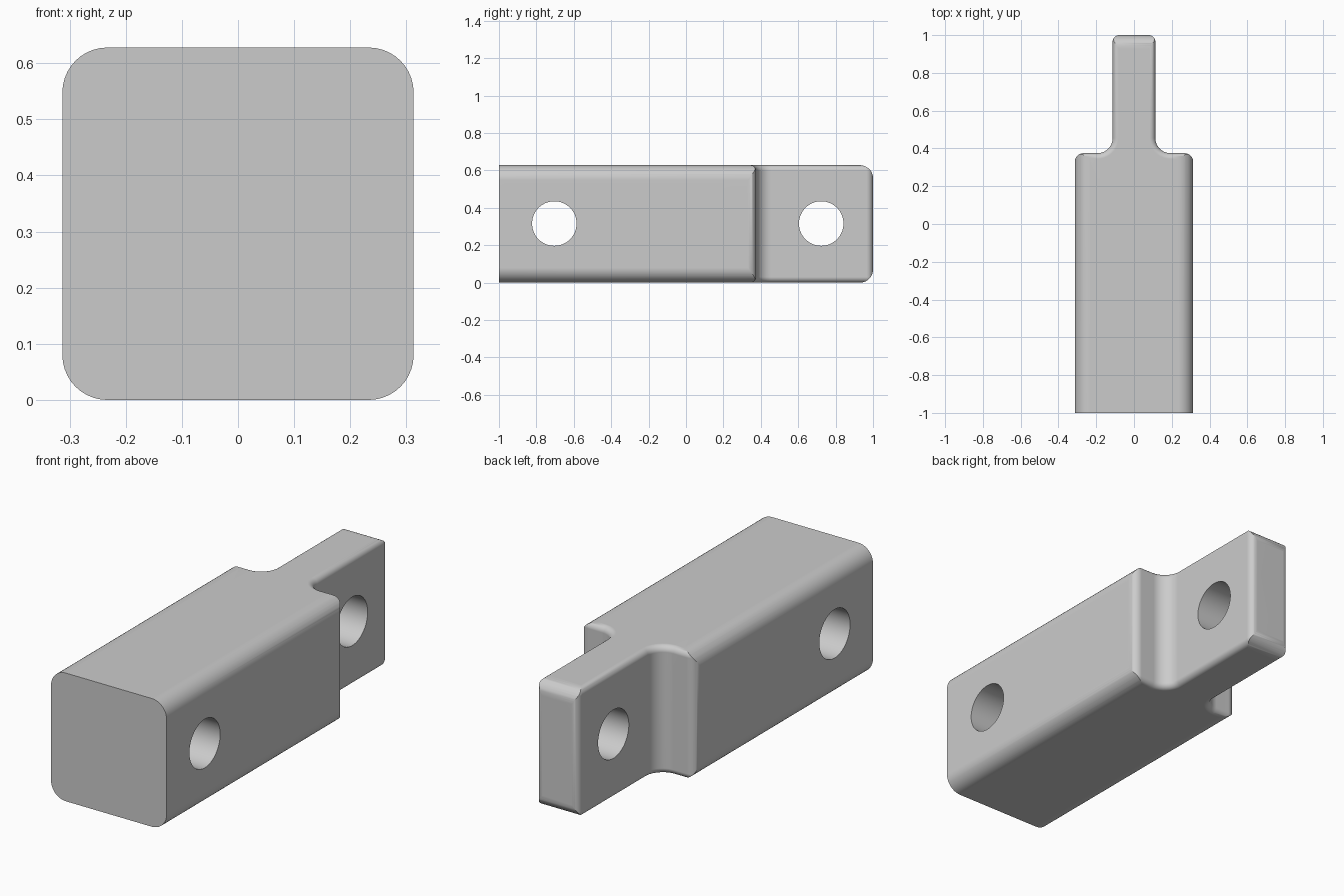
import bpy, bmesh, math

if "Cube" in bpy.data.objects:
    bpy.data.objects.remove(bpy.data.objects["Cube"], do_unlink=True)

W, H = 0.313, 0.628      # half width and height of the block
T, S = 0.113, 0.375      # half thickness of the tongue, y of the shoulder
RIM = 0.03               # small round along the top and bottom outline
STEPS = 10


def new_object(name, bm):
    bmesh.ops.recalc_face_normals(bm, faces=bm.faces)
    mesh = bpy.data.meshes.new(name)
    bm.to_mesh(mesh)
    bm.free()
    obj = bpy.data.objects.new(name, mesh)
    bpy.context.collection.objects.link(obj)
    return obj


def loft(name, rings):
    """Skin a stack of equal-length rings and cap both ends."""
    bm = bmesh.new()
    rows = [[bm.verts.new(p) for p in ring] for ring in rings]
    n = len(rows[0])
    for a, b in zip(rows, rows[1:]):
        for i in range(n):
            j = (i + 1) % n
            bm.faces.new((a[i], a[j], b[j], b[i]))
    bm.faces.new(rows[0][::-1])
    bm.faces.new(rows[-1])
    return new_object(name, bm)


def arc(cx, cy, r, a0, a1):
    angles = [math.radians(a0 + (a1 - a0) * i / STEPS) for i in range(STEPS + 1)]
    return [(cx + r * math.cos(a), cy + r * math.sin(a)) for a in angles]


def plan(d):
    """Outline from above, inset by d; runs past the front for a clean cut."""
    half = arc(W - 0.05, -1.2, 0.05 - d, -90, 0)
    half += arc(W - 0.045, S - 0.045, 0.045 - d, 0, 90)
    half += arc(T + 0.08, S + 0.08, 0.08 + d, 270, 180)
    half += arc(T - 0.035, 1 - 0.035, 0.035 - d, 0, 90)
    return half + [(-x, y) for x, y in reversed(half)]


def combine(target, tool, operation):
    mod = target.modifiers.new("cut", "BOOLEAN")
    mod.operation, mod.solver, mod.object = operation, "EXACT", tool
    bpy.context.view_layer.objects.active = target
    bpy.ops.object.modifier_apply(modifier=mod.name)
    bpy.data.objects.remove(tool, do_unlink=True)


# Block with tongue: plan outline with softly rounded rims
rims = [math.pi / 2 * i / 6 for i in range(7)]
levels = [(RIM * (1 - math.sin(a)), RIM * (1 - math.cos(a))) for a in rims]
levels += [(d, H - z) for d, z in reversed(levels)]
block = loft("hinge_block", [[(x, y, z) for x, y in plan(d)] for d, z in levels])

# Large rounds along the length of the block
R = 0.08
section = []
for sx, sz, a in ((1, 1, 0), (-1, 1, 90), (-1, -1, 180), (1, -1, 270)):
    section += arc(sx * (W - R), H / 2 + sz * (H / 2 - R), R, a, a + 90)
combine(block, loft("section_cutter", [[(x, y, z) for x, z in section] for y in (-1, 1.1)]), "INTERSECT")

# Rounded upper and lower corners at the end of the tongue
E = 0.07
side = [(-1.3, 0)] + arc(1 - E, E, E, -90, 0) + arc(1 - E, H - E, E, 0, 90) + [(-1.3, H)]
combine(block, loft("end_cutter", [[(x, y, z) for y, z in side] for x in (-0.5, 0.5)]), "INTERSECT")

# Two cross holes
for y in (-0.704, 0.723):
    rings = []
    for x in (-0.6, 0.6):
        rings.append([(x, y + 0.119 * math.cos(math.tau * i / 64), 0.316 + 0.119 * math.sin(math.tau * i / 64))
                      for i in range(64)])
    combine(block, loft("hole_cutter", rings), "DIFFERENCE")

# Tidy the mesh and shade it smooth with crisp hole and front edges
bm = bmesh.new()
bm.from_mesh(block.data)
bmesh.ops.remove_doubles(bm, verts=bm.verts, dist=0.0004)
bm.to_mesh(block.data)
bm.free()

grey = bpy.data.materials.new("plain grey")
grey.use_nodes = True
color = (0.6, 0.6, 0.6, 1)
grey.diffuse_color = color
grey.node_tree.nodes["Principled BSDF"].inputs["Base Color"].default_value = color
block.data.materials.clear()
block.data.materials.append(grey)

bpy.ops.object.select_all(action="DESELECT")
block.select_set(True)
bpy.context.view_layer.objects.active = block
bpy.ops.object.shade_smooth_by_angle(angle=math.radians(35))
weighted = block.modifiers.new("even_shading", "WEIGHTED_NORMAL")
weighted.keep_sharp = True
